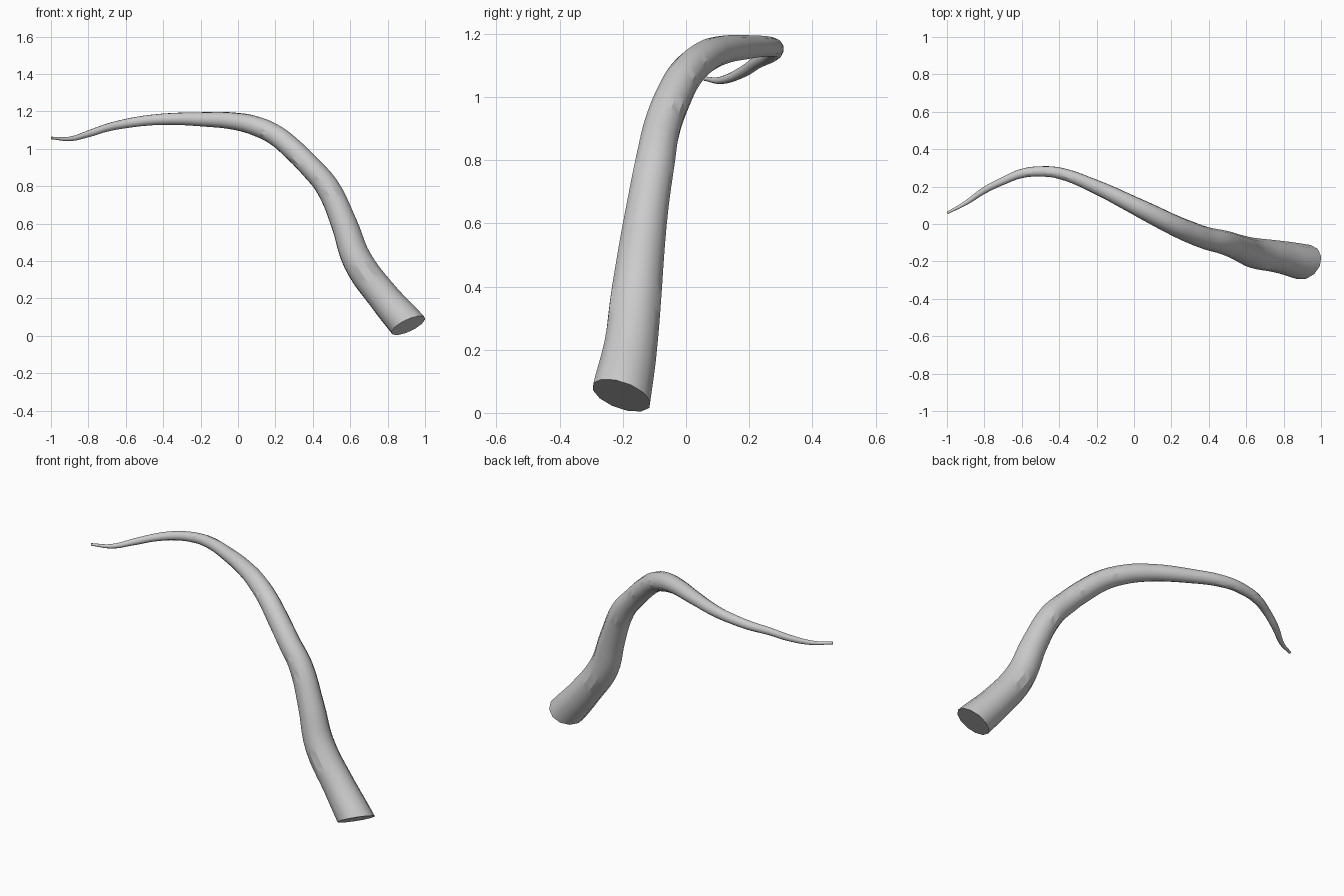
import bpy
import bmesh
from mathutils import Vector

cube = bpy.data.objects.get("Cube")
if cube:
    bpy.data.objects.remove(cube, do_unlink=True)

# Material
grey = bpy.data.materials.new("light_grey")
grey.use_nodes = True
grey.diffuse_color = (0.6, 0.6, 0.6, 1)
grey.node_tree.nodes["Principled BSDF"].inputs["Base Color"].default_value = (0.6, 0.6, 0.6, 1)

# Centre line of the horn: x, y, z, radius, from the thick root to the tip
path = [
    (1.02, -.23, -.08, .1), (.91, -.205, .055, .097), (.785, -.177, .2, .087),
    (.64, -.155, .4, .081), (.567, -.13, .6, .071), (.475, -.097, .8, .064),
    (.39, -.077, .9, .06), (.29, -.04, 1.0, .058), (.2, 0, 1.073, .055),
    (.1, .05, 1.12, .052), (0, .1, 1.145, .047), (-.2, .197, 1.158, .038),
    (-.4, .272, 1.158, .031), (-.5, .281, 1.15, .028), (-.6, .27, 1.135, .025),
    (-.7, .23, 1.113, .021), (-.8, .18, 1.08, .018), (-.9, .112, 1.053, .012),
    (-.997, .06, 1.058, .007),
]
curve = bpy.data.curves.new("horn_path", "CURVE")
curve.dimensions = "3D"
curve.bevel_depth = 1
curve.bevel_resolution = 4
curve.resolution_u = 5
curve.use_fill_caps = True
spline = curve.splines.new("BEZIER")
spline.radius_interpolation = "CARDINAL"
spline.bezier_points.add(len(path) - 1)
for point, (x, y, z, r) in zip(spline.bezier_points, path):
    point.co = (x, y, z)
    point.radius = r
    point.handle_left_type = point.handle_right_type = "AUTO"

# Sweep the tube into a mesh
sweep = bpy.data.objects.new("horn_sweep", curve)
bpy.context.collection.objects.link(sweep)
bpy.context.view_layer.update()
mesh = bpy.data.meshes.new_from_object(
    sweep.evaluated_get(bpy.context.evaluated_depsgraph_get()))
bpy.data.objects.remove(sweep, do_unlink=True)

# Slice the root off at a slant and close it with a flat face
bm = bmesh.new()
bm.from_mesh(mesh)
bmesh.ops.remove_doubles(bm, verts=bm.verts, dist=0.0005)
cut = bmesh.ops.bisect_plane(
    bm, geom=bm.verts[:] + bm.edges[:] + bm.faces[:], plane_co=Vector((.907, -.205, .054)),
    plane_no=Vector((.42, -.33, -.85)), clear_outer=True)
rim = [e for e in cut["geom_cut"] if isinstance(e, bmesh.types.BMEdge)]
bmesh.ops.edgeloop_fill(bm, edges=rim)
bmesh.ops.recalc_face_normals(bm, faces=bm.faces)
bm.to_mesh(mesh)
bm.free()

mesh.name = "horn"
mesh.materials.clear()
mesh.materials.append(grey)
horn = bpy.data.objects.new("horn", mesh)
bpy.context.collection.objects.link(horn)
bpy.context.view_layer.objects.active = horn
horn.select_set(True)
bpy.ops.object.shade_smooth_by_angle()
